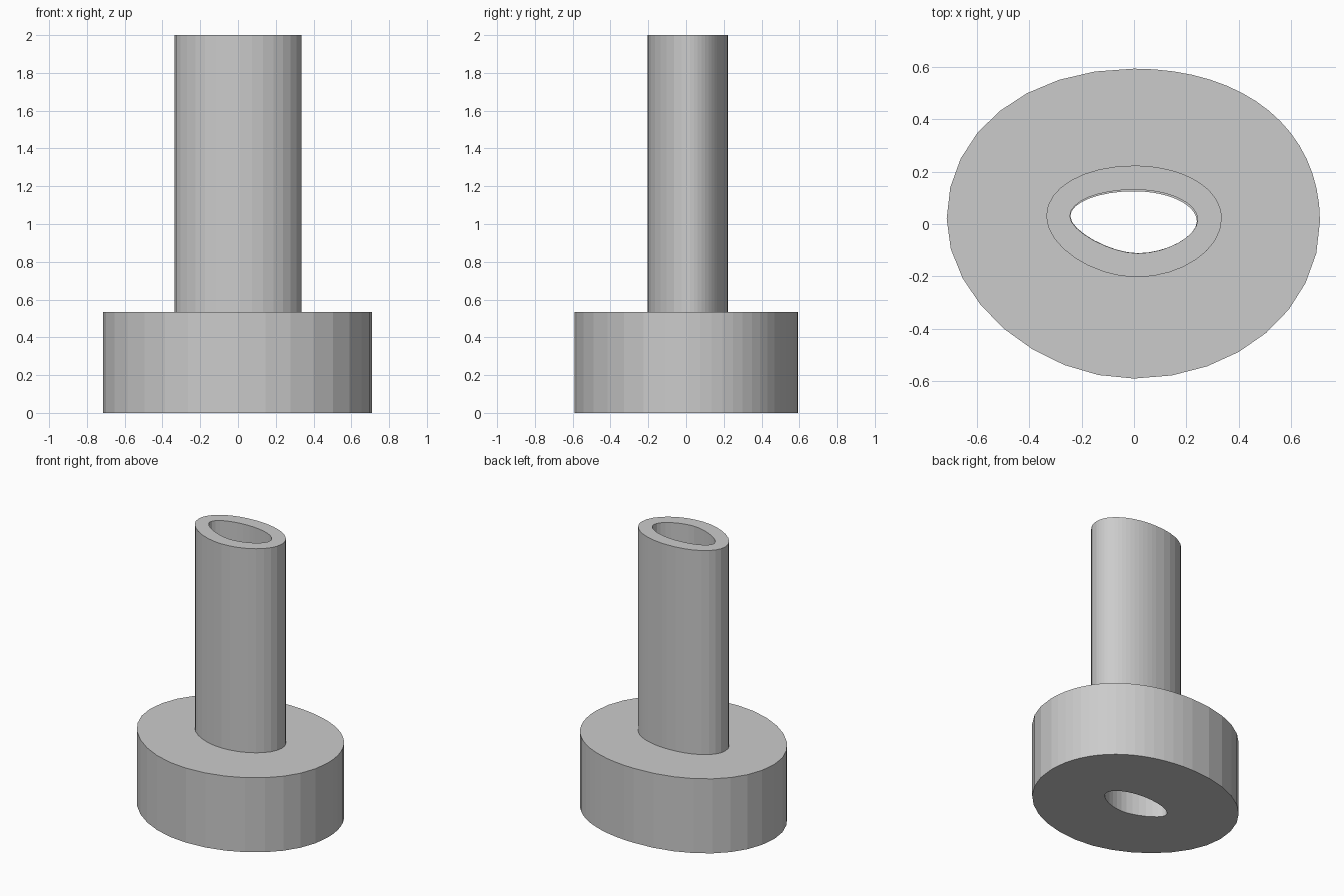
import bpy
import bmesh
from mathutils import Vector
from mathutils.geometry import interpolate_bezier

if "Cube" in bpy.data.objects:
    bpy.data.objects.remove(bpy.data.objects["Cube"])

STEPS = (8, 16, 8, 8)  # segments in each quarter, starting at the right


def oval(right, top, left, bottom, fullness):
    """Uneven oval through four extreme points, one Bezier per quarter."""
    ends = [Vector(p) for p in (bottom, right, top, left)]
    points = []
    for i in range(4):
        a, b = ends[i], ends[(i + 1) % 4]
        # Corner of the quarter's bounding box, where both tangents meet
        corner = Vector((b.x, a.y)) if i % 2 == 0 else Vector((a.x, b.y))
        k = fullness[i]
        curve = interpolate_bezier(a, a.lerp(corner, k), b.lerp(corner, k), b, STEPS[i] + 1)
        points += curve[:-1]
    return points


# Outlines: fullness runs front-right, back-right, back-left, front-left
base_outer = oval((0.71, 0.01), (0, 0.593), (-0.715, 0.02), (0, -0.59),
                  (0.56, 0.6, 0.58, 0.51))
tube_outer = oval((0.335, 0.02), (0, 0.223), (-0.335, 0.03), (0.01, -0.203),
                  (0.53, 0.57, 0.57, 0.49))
tube_bore = oval((0.243, 0.015), (0, 0.131), (-0.245, 0.03), (0.015, -0.112),
                 (0.48, 0.56, 0.56, 0.4))
base_bore = oval((0.24, 0.01), (0, 0.125), (-0.243, 0.03), (0.015, -0.111),
                 (0.48, 0.55, 0.55, 0.4))

BASE_TOP, TUBE_TOP = 0.535, 2.0

# Loops in order around the wall section: outside, over the rim, down the bore
section = [(base_outer, 0), (base_outer, BASE_TOP),
           (tube_outer, BASE_TOP), (tube_outer, TUBE_TOP),
           (tube_bore, TUBE_TOP), (tube_bore, BASE_TOP),
           (base_bore, BASE_TOP), (base_bore, 0)]

bm = bmesh.new()
loops = [[bm.verts.new((p.x, p.y, z)) for p in outline] for outline, z in section]
count = len(base_outer)
for i, lower in enumerate(loops):
    upper = loops[(i + 1) % len(loops)]
    for j in range(count):
        n = (j + 1) % count
        bm.faces.new((lower[j], lower[n], upper[n], upper[j]))
bmesh.ops.recalc_face_normals(bm, faces=bm.faces)

mesh = bpy.data.meshes.new("flanged_tube")
bm.to_mesh(mesh)
bm.free()

# Plain grey material
grey = bpy.data.materials.new("light grey")
grey.use_nodes = True
colour = (0.6, 0.6, 0.6, 1)
grey.diffuse_color = colour
grey.node_tree.nodes["Principled BSDF"].inputs["Base Color"].default_value = colour
mesh.materials.append(grey)

tube = bpy.data.objects.new("flanged_tube", mesh)
bpy.context.collection.objects.link(tube)
